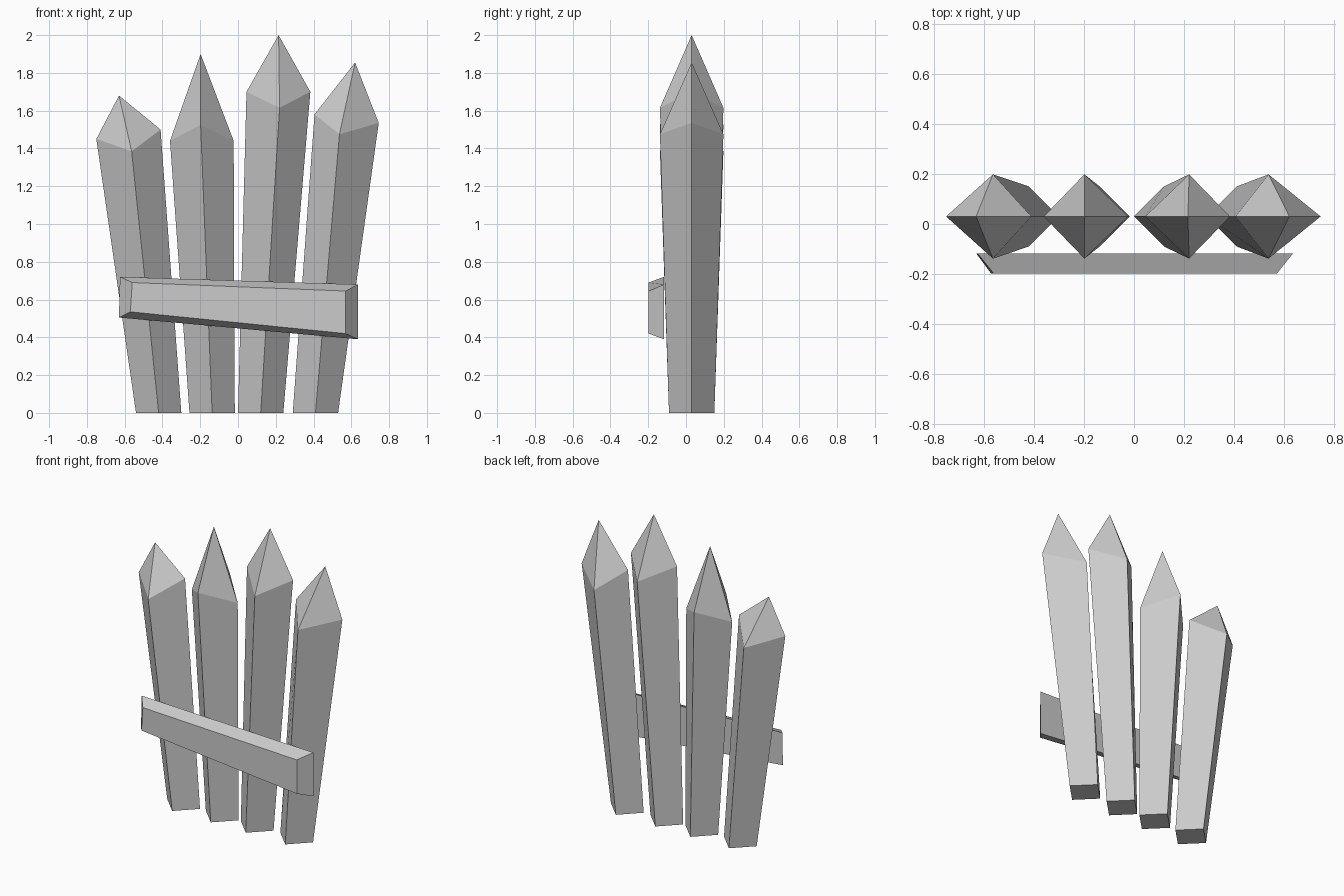
import bpy
import bmesh

cube = bpy.data.objects.get("Cube")
if cube:
    bpy.data.objects.remove(cube, do_unlink=True)

grey = bpy.data.materials.new("plain_grey")
grey.use_nodes = True
colour = (0.6, 0.6, 0.6, 1)
grey.diffuse_color = colour
grey.node_tree.nodes["Principled BSDF"].inputs["Base Color"].default_value = colour

MID_Y = 0.03


def loft(name, rings, tip=None):
    """Join two four-cornered rings, closing the end with a cap or a point."""
    bm = bmesh.new()
    lower, upper = [[bm.verts.new(p) for p in ring] for ring in rings]
    bm.faces.new(lower)
    point = bm.verts.new(tip) if tip else None
    for i in range(4):
        j = (i + 1) % 4
        bm.faces.new((lower[i], lower[j], upper[j], upper[i]))
        if point:
            bm.faces.new((upper[i], upper[j], point))
    if not point:
        bm.faces.new(upper)
    bmesh.ops.recalc_face_normals(bm, faces=bm.faces)
    mesh = bpy.data.meshes.new(name)
    bm.to_mesh(mesh)
    bm.free()
    mesh.materials.append(grey)
    obj = bpy.data.objects.new(name, mesh)
    bpy.context.collection.objects.link(obj)


def diamond(low_x, mid, high_x, depth):
    """Ring with corners at one side, front, other side and back."""
    return [(low_x[0], MID_Y, low_x[1]), (mid[0], MID_Y - depth, mid[1]),
            (high_x[0], MID_Y, high_x[1]), (mid[0], MID_Y + depth, mid[1])]


# Stakes: base centre x, then (x, z) of the side, middle, side and tip points
stakes = {
    "outer_right_stake": (-0.42, (-0.75, 1.45), (-0.563, 1.385), (-0.41, 1.50), (-0.63, 1.68)),
    "inner_right_stake": (-0.137, (-0.36, 1.44), (-0.198, 1.525), (-0.023, 1.44), (-0.198, 1.90)),
    "inner_left_stake": (0.12, (0.045, 1.70), (0.22, 1.615), (0.383, 1.70), (0.215, 2.0)),
    "outer_left_stake": (0.41, (0.405, 1.58), (0.537, 1.475), (0.745, 1.535), (0.62, 1.855)),
}
for name, (x, side_a, mid, side_b, tip) in stakes.items():
    base = diamond((x - 0.12, 0), (x, 0), (x + 0.12, 0), 0.12)
    shoulder = diamond(side_a, mid, side_b, 0.168)
    loft(name, (base, shoulder), (tip[0], MID_Y, tip[1]))

# Slanted cross rail with bevelled ends
rail_back = [(-0.625, 0.72), (-0.63, 0.505), (0.635, 0.39), (0.635, 0.68)]
rail_front = [(-0.56, 0.69), (-0.57, 0.535), (0.57, 0.42), (0.57, 0.645)]
loft("cross_rail", ([(x, -0.117, z) for x, z in rail_back],
                    [(x, -0.198, z) for x, z in rail_front]))
